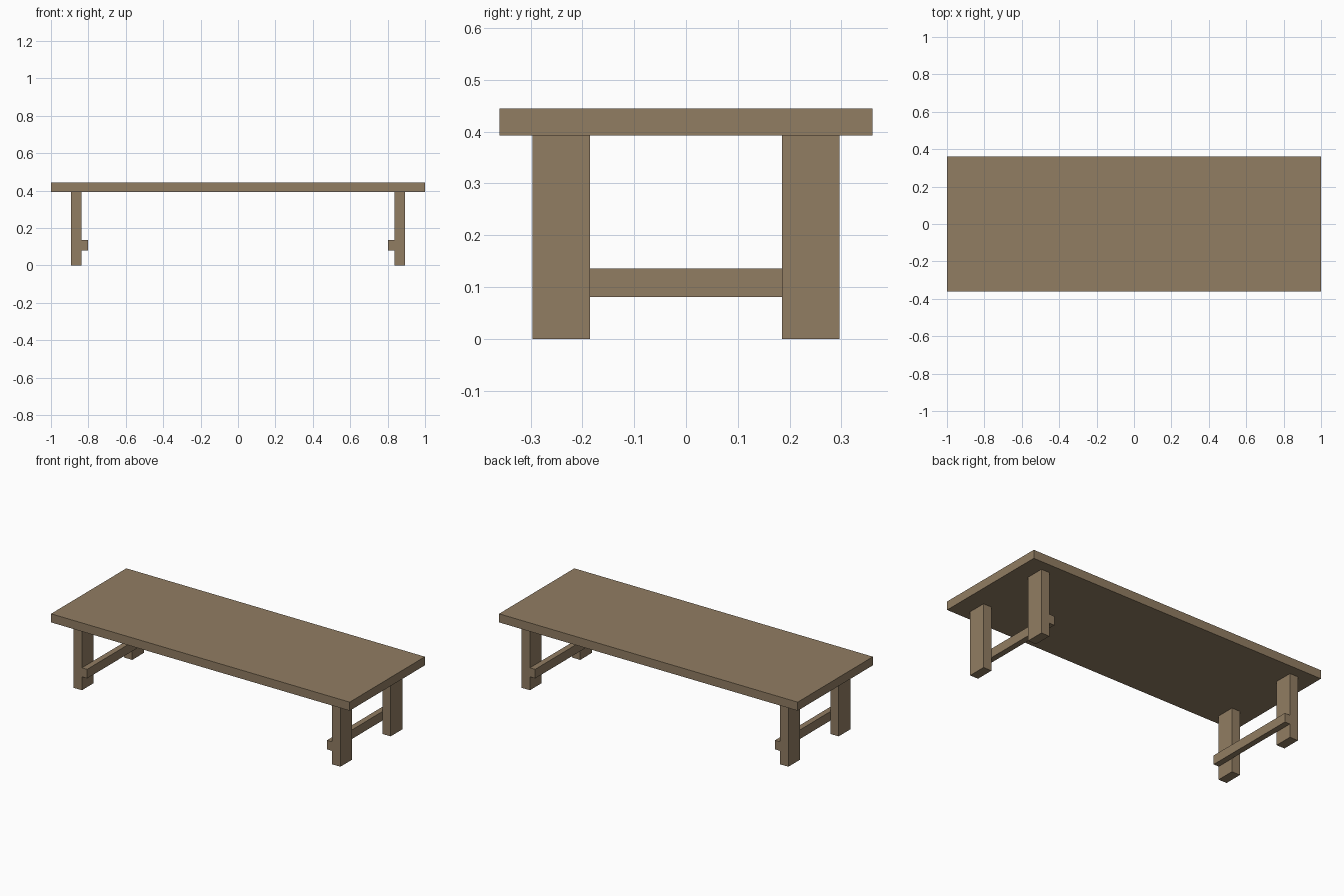
import bpy

if "Cube" in bpy.data.objects:
    bpy.data.objects.remove(bpy.data.objects["Cube"])

wood = bpy.data.materials.new("brown wood")
wood.diffuse_color = (0.285, 0.205, 0.123, 1)
wood.use_nodes = True
wood.node_tree.nodes["Principled BSDF"].inputs["Base Color"].default_value = wood.diffuse_color


def box(name, x, y, z):
    """Box from (min, max) ranges on each axis."""
    corners = [(a, b, c) for a in x for b in y for c in z]
    faces = [(0, 1, 3, 2), (4, 6, 7, 5), (0, 4, 5, 1),
             (2, 3, 7, 6), (0, 2, 6, 4), (1, 5, 7, 3)]
    mesh = bpy.data.meshes.new(name)
    mesh.from_pydata(corners, [], faces)
    mesh.materials.append(wood)
    obj = bpy.data.objects.new(name, mesh)
    bpy.context.collection.objects.link(obj)
    return obj


def span(side, inner, outer):
    """Range mirrored to the given side of the centre."""
    return tuple(sorted((side * inner, side * outer)))


# Table top
box("table_top", (-1, 1), (-0.36, 0.36), (0.392, 0.444))

for sx, end in ((-1, "left"), (1, "right")):
    # Legs
    for sy, face in ((-1, "front"), (1, "back")):
        box(f"{face}_{end}_leg", span(sx, 0.838, 0.893),
            span(sy, 0.185, 0.296), (0, 0.392))
    # Stretcher fixed to the inner faces of the legs
    box(f"{end}_stretcher", span(sx, 0.803, 0.838),
        (-0.296, 0.296), (0.081, 0.136))
